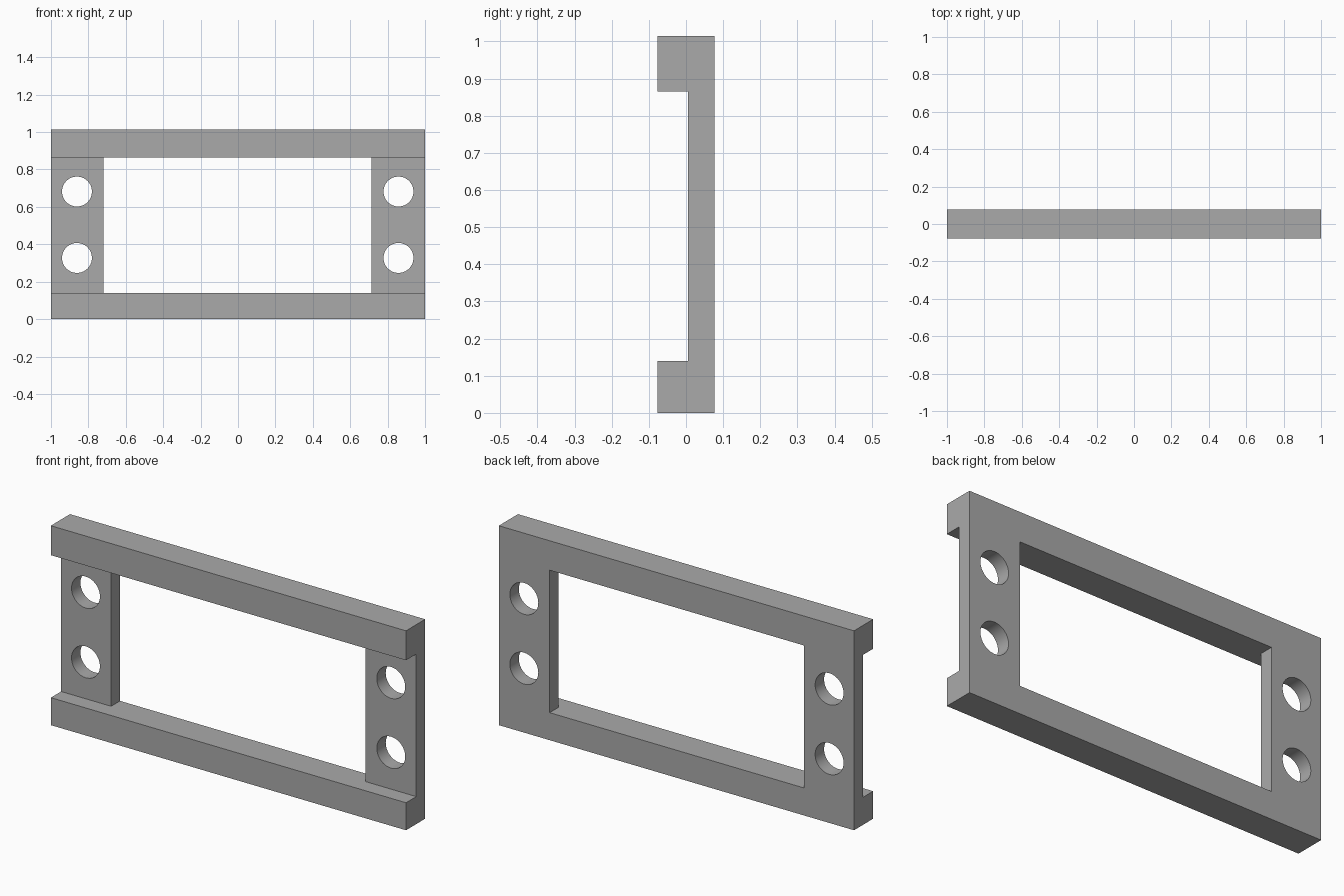
import bpy, bmesh
from mathutils import Matrix

cube = bpy.data.objects.get("Cube")
if cube:
    bpy.data.objects.remove(cube, do_unlink=True)

HEIGHT, DEPTH = 1.015, 0.077          # overall height, half depth
LOW, HIGH = 0.14, 0.865               # opening between the rails
PLATE_FRONT = 0.005                   # front face of the recessed side plates
WIN_LEFT, WIN_RIGHT = -0.718, 0.714   # sides of the window
HOLE_X, HOLE_Z, HOLE_R = (-0.861, 0.858), (0.327, 0.682), 0.08

grey = bpy.data.materials.new("plain grey")
grey.use_nodes = True
colour = (0.4, 0.4, 0.4, 1)
grey.diffuse_color = colour
grey.node_tree.nodes["Principled BSDF"].inputs["Base Color"].default_value = colour


def finish(name, bm):
    bmesh.ops.recalc_face_normals(bm, faces=bm.faces)
    mesh = bpy.data.meshes.new(name)
    bm.to_mesh(mesh)
    bm.free()
    mesh.materials.append(grey)
    obj = bpy.data.objects.new(name, mesh)
    bpy.context.collection.objects.link(obj)
    return obj


def cut(target, cutter):
    mod = target.modifiers.new("cut", 'BOOLEAN')
    mod.operation, mod.solver, mod.object = 'DIFFERENCE', 'EXACT', cutter
    bpy.context.view_layer.objects.active = target
    bpy.ops.object.modifier_apply(modifier=mod.name)
    bpy.data.objects.remove(cutter, do_unlink=True)


# Frame: C-shaped side profile swept across the width
bm = bmesh.new()
profile = [(-DEPTH, 0), (DEPTH, 0), (DEPTH, HEIGHT), (-DEPTH, HEIGHT),
           (-DEPTH, HIGH), (PLATE_FRONT, HIGH), (PLATE_FRONT, LOW), (-DEPTH, LOW)]
face = bm.faces.new([bm.verts.new((-1, y, z)) for y, z in profile])
swept = bmesh.ops.extrude_face_region(bm, geom=[face])["geom"]
bmesh.ops.translate(bm, vec=(2, 0, 0),
                    verts=[v for v in swept if isinstance(v, bmesh.types.BMVert)])
frame = finish("frame", bm)

# Window through the middle
bm = bmesh.new()
centre = ((WIN_LEFT + WIN_RIGHT) / 2, 0, (LOW + HIGH) / 2)
bmesh.ops.create_cube(bm, size=1, matrix=Matrix.Translation(centre)
                      @ Matrix.Diagonal((WIN_RIGHT - WIN_LEFT, 1, HIGH - LOW, 1)))
cut(frame, finish("window_cutter", bm))

# Two round holes in each side plate
bm = bmesh.new()
for x in HOLE_X:
    for z in HOLE_Z:
        bmesh.ops.create_cone(bm, cap_ends=True, segments=64, radius1=HOLE_R,
                              radius2=HOLE_R, depth=1,
                              matrix=Matrix.Translation((x, 0, z)) @ Matrix.Rotation(1.5707963, 4, 'X'))
cut(frame, finish("hole_cutter", bm))

# Smooth hole walls, sharp edges elsewhere
bpy.ops.object.select_all(action='DESELECT')
frame.select_set(True)
bpy.context.view_layer.objects.active = frame
bpy.ops.object.shade_smooth_by_angle(angle=0.5)
